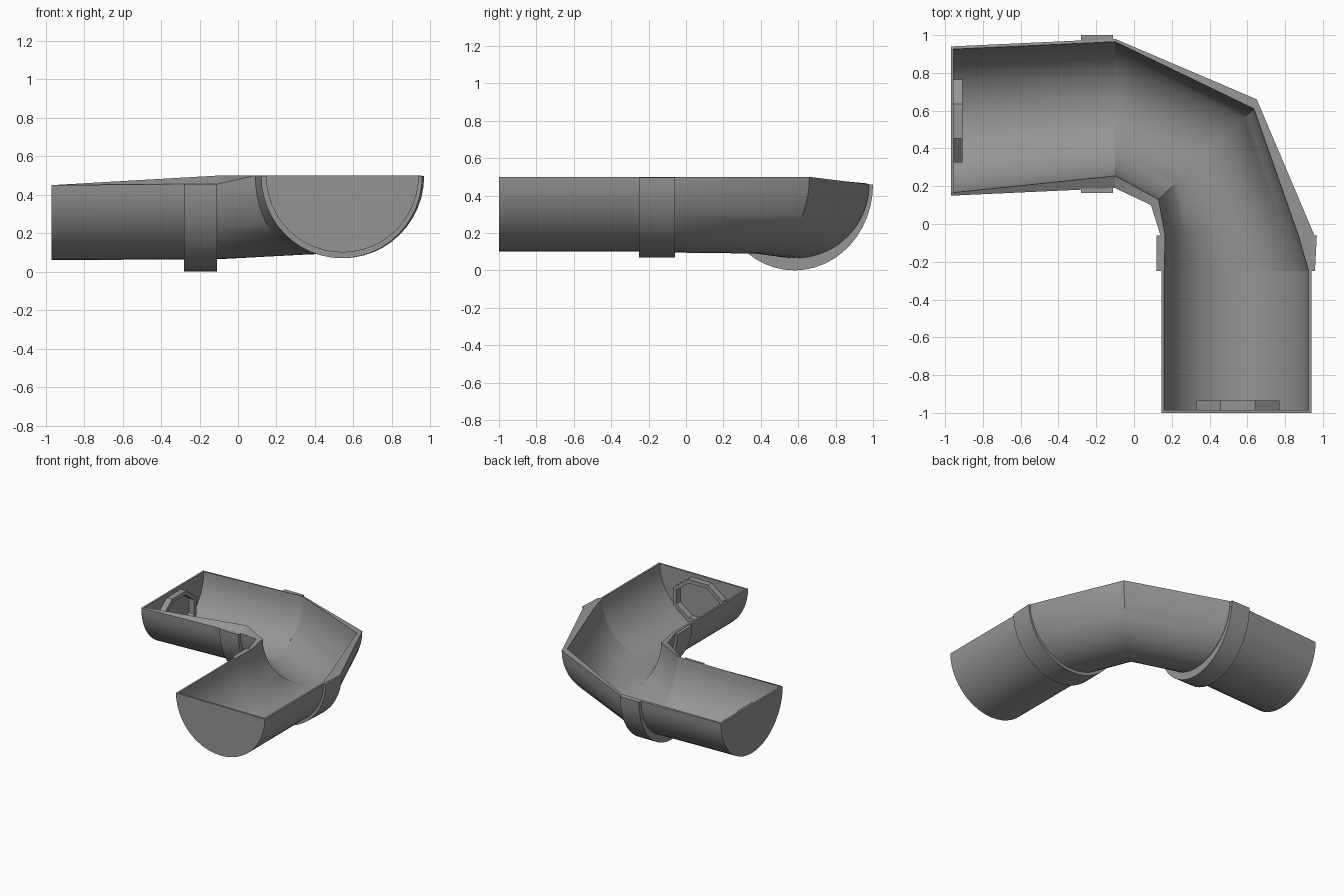
import bpy, bmesh, math

if "Cube" in bpy.data.objects:
    bpy.data.objects.remove(bpy.data.objects["Cube"])

N = 24
grey = bpy.data.materials.new("mid_grey")
grey.diffuse_color = (0.3, 0.3, 0.3, 1)
grey.use_nodes = True
grey.node_tree.nodes["Principled BSDF"].inputs["Base Color"].default_value = grey.diffuse_color


def finish(bm, name):
    bmesh.ops.recalc_face_normals(bm, faces=bm.faces)
    me = bpy.data.meshes.new(name)
    bm.to_mesh(me)
    bm.free()
    ob = bpy.data.objects.new(name, me)
    bpy.context.collection.objects.link(ob)
    me.materials.append(grey)
    bpy.ops.object.select_all(action='DESELECT')
    ob.select_set(True)
    bpy.context.view_layer.objects.active = ob
    bpy.ops.object.shade_smooth_by_angle(angle=math.radians(35))
    return ob


def half_round(p, q, bottom):
    """Half ellipse hanging between two rim points."""
    pts = []
    for i in range(N + 1):
        a = math.pi * i / N
        k = (1 - math.cos(a)) / 2
        x, y, z = (p[j] + (q[j] - p[j]) * k for j in range(3))
        pts.append((x, y, z - math.sin(a) * ((p[2] + q[2]) / 2 - bottom)))
    return pts


def trough(name, outer, inner):
    """Loft an open channel with wall thickness through closed U sections."""
    bm = bmesh.new()
    rings = [[bm.verts.new(c) for c in half_round(*o) + half_round(*i)[::-1]]
             for o, i in zip(outer, inner)]
    n = len(rings[0])
    for a, b in zip(rings, rings[1:]):
        for i in range(n):
            j = (i + 1) % n
            bm.faces.new((a[i], a[j], b[j], b[i]))
    for r in (rings[0], rings[-1]):
        for i in range(N):
            bm.faces.new((r[i], r[i + 1], r[n - 2 - i], r[n - 1 - i]))
    return finish(bm, name)


def end_cap(name, section, shift):
    """Flat half-round plate."""
    bm = bmesh.new()
    a = [bm.verts.new(c) for c in half_round(*section)]
    b = [bm.verts.new([v.co[k] + shift[k] for k in range(3)]) for v in a]
    bm.faces.new(a)
    bm.faces.new(b[::-1])
    for i in range(len(a)):
        j = (i + 1) % len(a)
        bm.faces.new((a[i], a[j], b[j], b[i]))
    return finish(bm, name)


def collar(name, fn):
    """Eight-sided ring standing on the inside of a cap."""
    bm = bmesh.new()
    rows = []
    for rx, rz, d in ((.22, .17, 0), (.22, .17, .055), (.19, .14, .055), (.19, .14, 0)):
        rows.append([bm.verts.new(fn(rx * math.cos(math.pi / 4 * (i + .5)) / .924,
                                     rz * math.sin(math.pi / 4 * (i + .5)) / .924, d))
                     for i in range(8)])
    for k in range(4):
        a, b = rows[k], rows[(k + 1) % 4]
        for i in range(8):
            j = (i + 1) % 8
            bm.faces.new((a[i], a[j], b[j], b[i]))
    return finish(bm, name)


# shared sections: (inner-bend rim, outer-bend rim, bottom height)
left_end = ((-.97, .15, .45), (-.97, .94, .45), .06)
left_end_in = ((-.97, .165, .45), (-.97, .925, .45), .075)
left_joint = ((-.1, .19, .457), (-.1, .98, .46), .065)
left_joint_in = ((-.1, .255, .5), (-.1, .965, .465), .085)
front_end = ((.145, -1, .5), (.94, -1, .5), .1)
front_end_in = ((.16, -1, .5), (.925, -1, .5), .115)
front_joint = ((.145, -.25, .5), (.94, -.25, .5), .1)
front_joint_in = ((.16, -.25, .5), (.925, -.25, .5), .115)

# straight channels
trough("left_channel", [left_end, left_joint], [left_end_in, left_joint_in])
trough("front_channel", [front_end, front_joint], [front_end_in, front_joint_in])

# mitred elbow
trough("elbow",
       [left_joint, ((.09, .1, .5), (.65, .66, .5), .09),
        ((.14, -.06, .5), (.955, -.06, .5), .095), front_joint],
       [left_joint_in, ((.13, .13, .5), (.635, .61, .5), .11),
        ((.165, -.06, .5), (.87, -.06, .5), .115), front_joint_in])

# joint bands
trough("left_band",
       [((x, .163, .457), (x, 1.0, .46), 0) for x in (-.28, -.11)],
       [((-.28, .19, .457), (-.28, .965, .46), .065), ((-.11, .195, .457), (-.11, .97, .46), .07)])
trough("front_band",
       [((.12, -.25, .497), (.958, -.25, .497), .07), ((.12, -.06, .497), (.968, -.06, .497), .07)],
       [((.15, y, .497), (.935, y, .497), .105) for y in (-.25, -.06)])

# end caps with inner collars
end_cap("left_cap", left_end, (.015, 0, 0))
end_cap("front_cap", front_end, (0, .015, 0))
collar("left_collar", lambda u, v, d: (-.962 + d, .545 + u, .25 + v))
collar("front_collar", lambda u, v, d: (.55 + u, -.99 + d, .3 + v))
